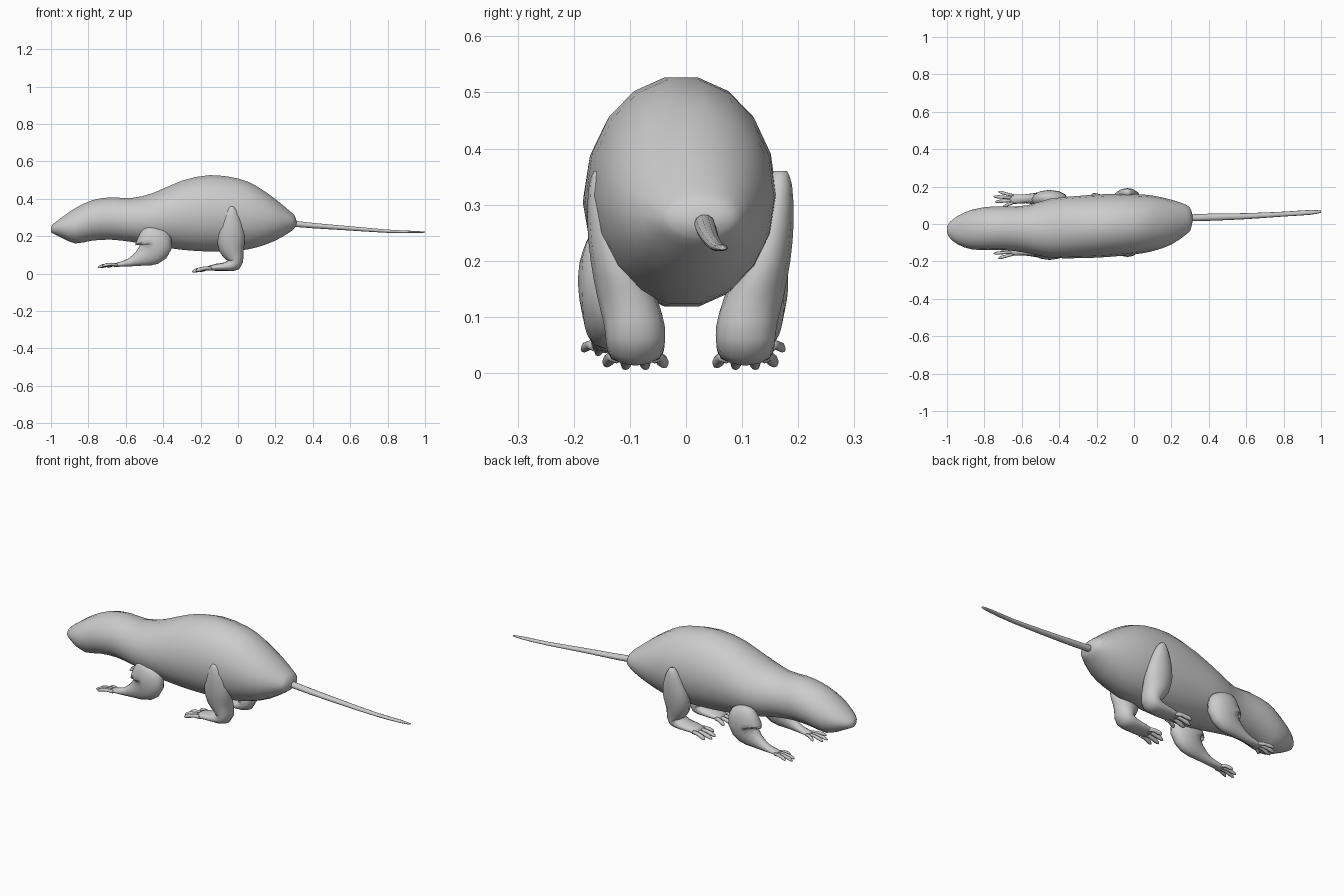
import bpy, bmesh, math
from mathutils import Vector


def refine(rows, steps):
    # Catmull-Rom interpolation of section rows
    out = []
    for i in range(len(rows) - 1):
        p0, p1 = rows[max(i - 1, 0)], rows[i]
        p2, p3 = rows[i + 1], rows[min(i + 2, len(rows) - 1)]
        for s in range(steps):
            t = s / steps
            out.append([0.5 * (2 * b + (c - a) * t + (2 * a - 5 * b + 4 * c - d) * t * t
                               + (3 * b - a - 3 * c + d) * t ** 3)
                        for a, b, c, d in zip(p0, p1, p2, p3)])
    return out + [list(rows[-1])]


def loft(bm, rows, sides, steps=2, upright=False):
    # rows: x, y, z, half thickness in the xz plane, half width in y
    rows = refine(rows, steps)
    rings = []
    for i, (x, y, z, a, b) in enumerate(rows):
        p, q = rows[max(i - 1, 0)], rows[min(i + 1, len(rows) - 1)]
        tan = Vector((1, 0, 0)) if upright else Vector((q[0] - p[0], 0, q[2] - p[2])).normalized()
        nor = Vector((-tan.z, 0, tan.x))
        ring = []
        for k in range(sides):
            t = 2 * math.pi * k / sides
            ring.append(bm.verts.new(Vector((x, y, z)) + nor * a * math.sin(t)
                                     + Vector((0, b * math.cos(t), 0))))
        rings.append(ring)
    for r, s in zip(rings, rings[1:]):
        for k in range(sides):
            j = (k + 1) % sides
            bm.faces.new((r[k], r[j], s[j], s[k]))
    bm.faces.new(rings[0])
    bm.faces.new(rings[-1])


def finish(bm, name):
    bmesh.ops.recalc_face_normals(bm, faces=bm.faces)
    mesh = bpy.data.meshes.new(name)
    bm.to_mesh(mesh)
    bm.free()
    mesh.shade_smooth()
    bpy.context.collection.objects.link(bpy.data.objects.new(name, mesh))


# Body and head: x, top z, bottom z, y min, y max
outline = [
    (-1.0, .25, .222, -.045, -.015), (-.985, .268, .212, -.075, .01),
    (-.94, .303, .19, -.11, .045), (-.87, .352, .16, -.135, .075),
    (-.78, .394, .175, -.14, .092), (-.68, .41, .18, -.14, .093),
    (-.57, .406, .168, -.155, .1), (-.45, .435, .147, -.18, .135),
    (-.3, .5, .125, -.183, .15), (-.15, .53, .115, -.177, .16),
    (0, .512, .12, -.163, .16), (.1, .47, .138, -.145, .152),
    (.2, .4, .175, -.11, .13), (.28, .333, .223, -.055, .102),
    (.303, .31, .243, -.03, .08), (.312, .285, .262, .01, .05)]
bm = bmesh.new()
loft(bm, [(x, (l + r) / 2, (t + b) / 2, (t - b) / 2, (r - l) / 2) for x, t, b, l, r in outline],
     18, upright=True)
finish(bm, "body")

# Tail
bm = bmesh.new()
loft(bm, [(.27, .032, .27, .018, .018), (.4, .036, .257, .015, .019), (.6, .042, .242, .012, .016),
          (.8, .053, .227, .009, .013), (.94, .062, .223, .006, .013), (1.0, .066, .222, .003, .006)], 10)
finish(bm, "tail")


def leg(name, rows, toes, side, shift, toe_r):
    # Limb loft plus toes; toes hold base and tip points
    place = lambda row: (row[0], side * row[1] + shift, *row[2:])
    bm = bmesh.new()
    loft(bm, [place(r) for r in rows], 12)
    for (x0, y0, z0), (x1, y1, z1) in toes:
        toe = []
        for t, lift, k in ((0, 0, 1), (.4, .006, .9), (.75, .004, 1), (.93, 0, .7), (1, -.002, .25)):
            toe.append(place((x0 + (x1 - x0) * t, y0 + (y1 - y0) * t, z0 + (z1 - z0) * t + lift,
                              toe_r * k, toe_r * k)))
        loft(bm, toe, 8, 1)
    finish(bm, name)


# Leg sections and toes, written for one side
front = [(-.478, .145, .252, .015, .01), (-.474, .14, .235, .05, .032), (-.46, .137, .195, .09, .048),
         (-.45, .137, .15, .098, .05), (-.475, .138, .11, .075, .043), (-.525, .14, .082, .043, .032),
         (-.58, .14, .06, .022, .024), (-.63, .138, .05, .013, .025), (-.665, .138, .044, .009, .024)]
front_toes = [((-.645, .138 + d * .018, .046), (tx, .138 + d * .04, tz))
              for d, tx, tz in ((-1, -.7, .036), (-.35, -.742, .034), (.35, -.75, .035), (1, -.725, .042))]
hind = [(-.035, .16, .36, .012, .012), (-.035, .157, .335, .032, .024), (-.035, .147, .27, .058, .037),
        (-.038, .131, .2, .074, .047), (-.034, .113, .135, .068, .053), (-.018, .1, .085, .048, .054),
        (-.022, .098, .052, .04, .052), (-.065, .098, .038, .024, .05), (-.115, .098, .034, .019, .048),
        (-.165, .098, .028, .011, .044)]
hind_toes = [((-.14, .098 + d * .034, .028), (tx, .098 + d * .052, tz))
             for d, tx, tz in ((-1, -.205, .014), (-.35, -.24, .011), (.35, -.245, .011), (1, -.225, .016))]

for label, side in (("right", -1), ("left", 1)):
    leg("front_leg_" + label, front, front_toes, side, -.005, .009)
    leg("hind_leg_" + label, hind, hind_toes, side, .008, .011)
